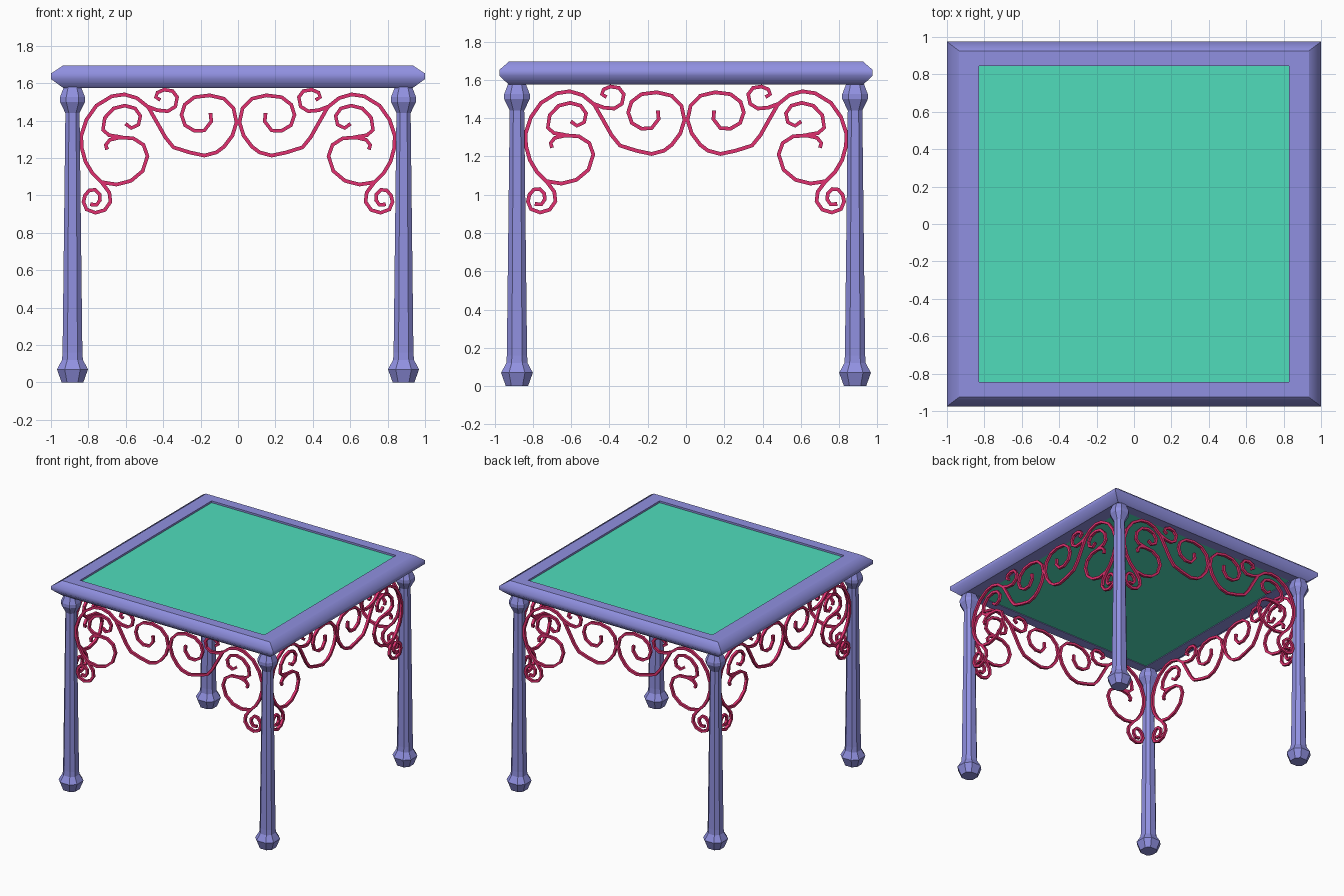
import bpy, bmesh, math
from mathutils import Matrix

if "Cube" in bpy.data.objects:
    bpy.data.objects.remove(bpy.data.objects["Cube"])


def material(name, color):
    m = bpy.data.materials.new(name)
    m.diffuse_color = color
    m.use_nodes = True
    m.node_tree.nodes["Principled BSDF"].inputs["Base Color"].default_value = m.diffuse_color
    return m


FRAME = material("lavender", (0.28, 0.28, 0.75, 1))
PANEL = material("teal", (0.08, 0.72, 0.50, 1))
IRON = material("crimson", (0.75, 0.03, 0.16, 1))


def loft(name, rings, mat, closed, smooth=False):
    """Skin equal-length point rings; closed joins last to first, else caps."""
    bm = bmesh.new()
    vs = [[bm.verts.new(p) for p in r] for r in rings]
    n = len(vs[0])
    pairs = list(zip(vs, vs[1:])) + ([(vs[-1], vs[0])] if closed else [])
    for a, b in pairs:
        for i in range(n):
            j = (i + 1) % n
            bm.faces.new((a[i], a[j], b[j], b[i]))
    if not closed:
        bm.faces.new(vs[0])
        bm.faces.new(vs[-1])
    bmesh.ops.recalc_face_normals(bm, faces=bm.faces)
    if smooth:
        # Round only the outer moulding: flat top, underside and mitres stay sharp
        for f in bm.faces:
            f.smooth = True
        for e in bm.edges:
            level = abs(e.verts[0].co.z - e.verts[1].co.z) < 1e-5
            flat = any(abs(f.normal.z) > 0.99 for f in e.link_faces)
            corner = abs(e.link_faces[0].normal.x) > 0.1 and abs(e.link_faces[1].normal.y) > 0.1
            corner |= abs(e.link_faces[1].normal.x) > 0.1 and abs(e.link_faces[0].normal.y) > 0.1
            e.smooth = not ((level and flat) or corner)
    me = bpy.data.meshes.new(name)
    bm.to_mesh(me)
    bm.free()
    me.materials.append(mat)
    ob = bpy.data.objects.new(name, me)
    bpy.context.collection.objects.link(ob)
    return ob


def rect(hx, hy, z):
    return [(-hx, -hy, z), (hx, -hy, z), (hx, hy, z), (-hx, hy, z)]


# Table top frame: (inset, height) cross-section swept round the rectangle
section = [(0.17, 1.695), (0.065, 1.695), (0, 1.652), (0, 1.622),
           (0.065, 1.575), (0.17, 1.575)]
loft("top_frame", [rect(1 - d, 0.975 - 0.76 * d, z) for d, z in section], FRAME, True, True)

# Panel: recessed slightly on top, nearly flush underneath
loft("top_panel", [rect(0.832, 0.847, 1.58), rect(0.832, 0.847, 1.68)], PANEL, False)

# Tapered legs, square with broad chamfers: (half width, height)
leg_profile = [(0.058, 0), (0.083, 0.07), (0.056, 0.12), (0.053, 0.16), (0.038, 1.44),
               (0.067, 1.50), (0.067, 1.525), (0.046, 1.58)]
for sx, xn in ((-1, "left"), (1, "right")):
    for sy, yn in ((-1, "front"), (1, "back")):
        rings = []
        for w, z in leg_profile:
            c = 0.5 * w
            outline = [(w, -c), (w, c), (c, w), (-c, w), (-w, c), (-w, -c), (-c, -w), (c, -w)]
            rings.append([(sx * 0.885 + x, sy * 0.883 + y, z) for x, y in outline])
        loft(f"{yn}_{xn}_leg", rings, FRAME, False)

# Scrollwork paths for the left half of a side: (x, z)
main_scroll = [(-.147, 1.44), (-.143, 1.395), (-.18, 1.347), (-.233, 1.345), (-.283, 1.375),
               (-.302, 1.43), (-.285, 1.485), (-.233, 1.525), (-.152, 1.535), (-.075, 1.517),
               (-.024, 1.465), (-.008, 1.39), (-.03, 1.32), (-.075, 1.26), (-.115, 1.23),
               (-.18, 1.213), (-.26, 1.23), (-.345, 1.257), (-.388, 1.31), (-.436, 1.395),
               (-.48, 1.472), (-.54, 1.52), (-.607, 1.54), (-.675, 1.53), (-.757, 1.48),
               (-.81, 1.405), (-.838, 1.32), (-.836, 1.255), (-.815, 1.18), (-.778, 1.118),
               (-.725, 1.065), (-.688, 1.015), (-.682, .965), (-.712, .922), (-.762, .907),
               (-.81, .925), (-.826, .965), (-.818, 1.0), (-.795, 1.027), (-.765, 1.03),
               (-.74, 1.005), (-.738, .975), (-.755, .95), (-.79, .952)]
lower_scroll = [(-.725, 1.07), (-.65, 1.058), (-.572, 1.078), (-.51, 1.13), (-.484, 1.21),
                (-.505, 1.27), (-.56, 1.305), (-.63, 1.31), (-.685, 1.297), (-.707, 1.27),
                (-.70, 1.245)]
middle_scroll = [(-.63, 1.312), (-.69, 1.322), (-.722, 1.35), (-.712, 1.415), (-.665, 1.465),
                 (-.605, 1.48), (-.55, 1.465), (-.522, 1.425), (-.532, 1.378), (-.57, 1.36),
                 (-.602, 1.383)]
upper_scroll = [(-.484, 1.475), (-.43, 1.455), (-.375, 1.45), (-.335, 1.475), (-.325, 1.525),
                (-.35, 1.558), (-.395, 1.565), (-.43, 1.55), (-.44, 1.525), (-.415, 1.51)]


def poly_spline(curve, points, cyclic=False):
    sp = curve.splines.new('POLY')
    sp.points.add(len(points) - 1)
    for p, (x, y) in zip(sp.points, points):
        p.co = (x, y, 0, 1)
    sp.use_cyclic_u = cyclic


# Square bar section for the ironwork
bar = bpy.data.curves.new("bar_section", 'CURVE')
poly_spline(bar, [(-.01, -.01), (.01, -.01), (.01, .01), (-.01, .01)], True)
bar_ob = bpy.data.objects.new("bar_section", bar)
bpy.context.collection.objects.link(bar_ob)
bar_ob.hide_render = True


def scrollwork(name, turn, offset):
    cu = bpy.data.curves.new(name, 'CURVE')
    cu.dimensions = '3D'
    cu.twist_mode = 'Z_UP'
    cu.bevel_mode = 'OBJECT'
    cu.bevel_object = bar_ob
    cu.use_fill_caps = True
    for path in (main_scroll, lower_scroll, middle_scroll, upper_scroll):
        for side in (1, -1):
            poly_spline(cu, [(side * x, z) for x, z in path])
    cu.materials.append(IRON)
    ob = bpy.data.objects.new(name, cu)
    bpy.context.collection.objects.link(ob)
    # Stand the drawing upright, push it out to the leg line, turn it to its side
    ob.matrix_world = (Matrix.Rotation(math.radians(turn), 4, 'Z')
                       @ Matrix.Translation((0, -offset, 0))
                       @ Matrix.Rotation(math.radians(90), 4, 'X'))
    bpy.ops.object.select_all(action='DESELECT')
    ob.select_set(True)
    bpy.context.view_layer.objects.active = ob
    bpy.ops.object.convert(target='MESH')
    bpy.ops.object.shade_flat()


# One scroll panel between each pair of legs
for i, name in enumerate(("front", "right", "back", "left")):
    scrollwork(f"{name}_scrollwork", 90 * i, 0.883 if i % 2 == 0 else 0.885)
bpy.data.objects.remove(bar_ob)
